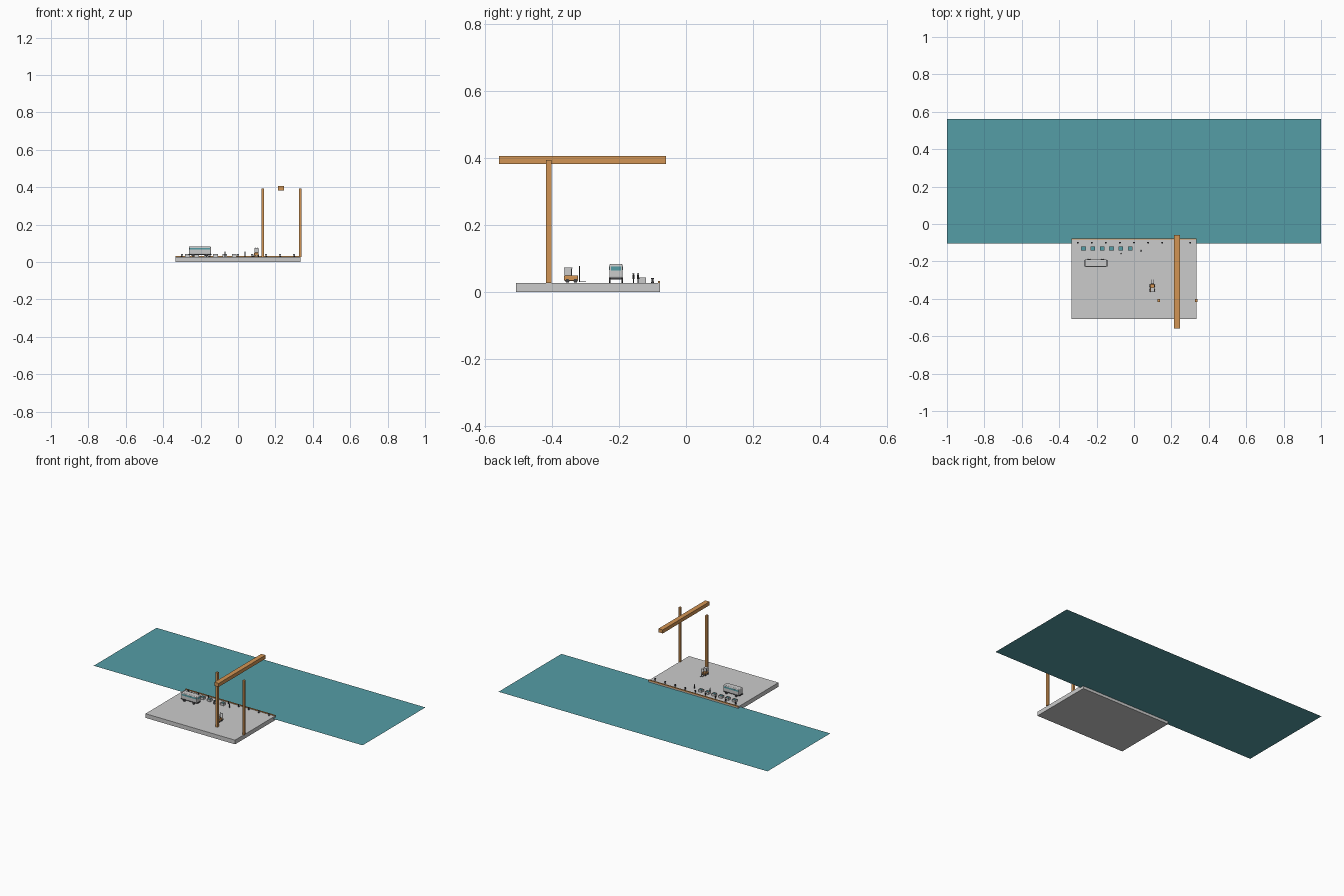
import bpy, bmesh, math
from mathutils import Vector

if "Cube" in bpy.data.objects:
    bpy.data.objects.remove(bpy.data.objects["Cube"])


def material(name, rgb):
    m = bpy.data.materials.new(name)
    m.diffuse_color = (*rgb, 1)
    m.use_nodes = True
    m.node_tree.nodes["Principled BSDF"].inputs["Base Color"].default_value = m.diffuse_color
    return m


ORANGE = material("orange_paint", (0.65, 0.30, 0.09))
TEAL = material("teal", (0.09, 0.34, 0.38))
DARK = material("dark_rubber", (0.05, 0.05, 0.055))
TOP = 0.028   # quay deck height


def finish(ob, name, mat=None):
    ob.name = name
    if mat:
        ob.data.materials.append(mat)
    return ob


def box(name, x0, x1, y0, y1, z0, z1, mat=None, bevel=0):
    bpy.ops.mesh.primitive_cube_add(size=1)
    ob = finish(bpy.context.object, name, mat)
    size = Vector((x1 - x0, y1 - y0, z1 - z0))
    mid = Vector((x0 + x1, y0 + y1, z0 + z1)) / 2
    for v in ob.data.vertices:
        v.co = v.co * size
    ob.location = mid
    if bevel:
        b = ob.modifiers.new("rounded", 'BEVEL')
        b.width, b.segments = bevel, 3
    return ob


def cyl(name, x, y, z, r, depth, mat=None, axis='Z', r2=None, sides=16):
    rot = {'Z': (0, 0, 0), 'X': (0, math.pi / 2, 0), 'Y': (math.pi / 2, 0, 0)}[axis]
    bpy.ops.mesh.primitive_cone_add(vertices=sides, radius1=r, radius2=r if r2 is None else r2,
                                    depth=depth, location=(x, y, z), rotation=rot)
    bpy.ops.object.shade_smooth_by_angle()
    return finish(bpy.context.object, name, mat)


# Water surface
bpy.ops.mesh.primitive_plane_add(size=1)
water = finish(bpy.context.object, "water", TEAL)
for v in water.data.vertices:
    v.co = Vector((v.co.x * 2, v.co.y * 0.667, 0))
water.location = (0, 0.229, 0.018)

# Quay slab with edge curb
box("quay_slab", -0.333, 0.333, -0.507, -0.078, 0, TOP)
box("quay_curb", -0.333, 0.333, -0.084, -0.077, TOP - 0.003, TOP + 0.005, ORANGE)

# Crane posts and overhead boom
for i, x in enumerate((0.132, 0.332)):
    box(f"crane_post_{i}", x - 0.0067, x + 0.0067, -0.418, -0.402, TOP, 0.394, ORANGE)
box("crane_boom", 0.215, 0.247, -0.558, -0.06, 0.382, 0.406, ORANGE)

# Mooring bollards
for i in range(9):
    x = -0.3 + 0.075 * i
    cyl(f"bollard_{i}", x, -0.1, TOP + 0.006, 0.004, 0.012, DARK, r2=0.003)
    cyl(f"bollard_cap_{i}", x, -0.1, TOP + 0.0135, 0.005, 0.003, DARK)

# Open crates with contents
for i in range(6):
    x, y, h = -0.27 + 0.05 * i, -0.131, 0.0125
    for s in (-1, 1):
        box(f"crate_side_{i}", x + s * 0.0115 - 0.001, x + s * 0.0115 + 0.001,
            y - 0.0115, y + 0.0115, TOP, TOP + h + 0.003)
        box(f"crate_end_{i}", x - 0.0105, x + 0.0105,
            y + s * 0.0105 - 0.001, y + s * 0.0105 + 0.001, TOP, TOP + h + 0.003)
    box(f"crate_contents_{i}", x - 0.0105, x + 0.0105, y - 0.0095, y + 0.0095, TOP, TOP + h, TEAL)

# Van: body, window band, roof, wheels
box("van_body", -0.262, -0.145, -0.229, -0.189, 0.041, 0.084, None, 0.005)
box("van_window_band", -0.258, -0.149, -0.2295, -0.1885, 0.066, 0.076, TEAL)
box("van_windscreen", -0.147, -0.1445, -0.224, -0.194, 0.064, 0.077, TEAL)
box("van_bumper", -0.264, -0.143, -0.226, -0.192, 0.038, 0.044, DARK)
for x in (-0.24, -0.168):
    for y in (-0.228, -0.19):
        cyl("van_wheel", x, y, TOP + 0.008, 0.008, 0.005, DARK, 'Y')

# Forklift facing the water
fx = 0.098
box("forklift_body", fx - 0.012, fx + 0.012, -0.364, -0.322, 0.034, 0.050, ORANGE, 0.003)
box("forklift_roof", fx - 0.011, fx + 0.011, -0.364, -0.339, 0.071, 0.074)
for s in (-1, 1):
    for y in (-0.362, -0.342):
        box("forklift_cab_post", fx + s * 0.0095 - 0.001, fx + s * 0.0095 + 0.001,
            y - 0.001, y + 0.001, 0.049, 0.072, DARK)
    for y in (-0.354, -0.330):
        cyl("forklift_wheel", fx + s * 0.0115, y, TOP + 0.006, 0.006, 0.005, DARK, 'X')
    box("forklift_mast", fx + s * 0.007 - 0.0013, fx + s * 0.007 + 0.0013,
        -0.320, -0.317, TOP + 0.002, 0.078, DARK)
    box("forklift_fork", fx + s * 0.005 - 0.0015, fx + s * 0.005 + 0.0015,
        -0.319, -0.298, TOP + 0.002, TOP + 0.0035, DARK)
box("forklift_cab", fx - 0.009, fx + 0.009, -0.361, -0.343, 0.049, 0.071)
for z in (0.042, 0.074):
    box("forklift_mast_bar", fx - 0.008, fx + 0.008, -0.3195, -0.3175, z, z + 0.002, DARK)

# Dock workers
for i, (x, y) in enumerate(((-0.07, -0.157), (0.037, -0.143))):
    for s in (-1, 1):
        cyl(f"worker_leg_{i}", x + s * 0.0018, y, TOP + 0.006, 0.0014, 0.012, DARK, sides=8)
    cyl(f"worker_torso_{i}", x, y, TOP + 0.0175, 0.0035, 0.011, DARK, r2=0.003, sides=10)
    bpy.ops.mesh.primitive_uv_sphere_add(segments=12, ring_count=8, radius=0.003,
                                         location=(x, y, TOP + 0.0265))
    bpy.ops.object.shade_smooth()
    finish(bpy.context.object, f"worker_head_{i}")
